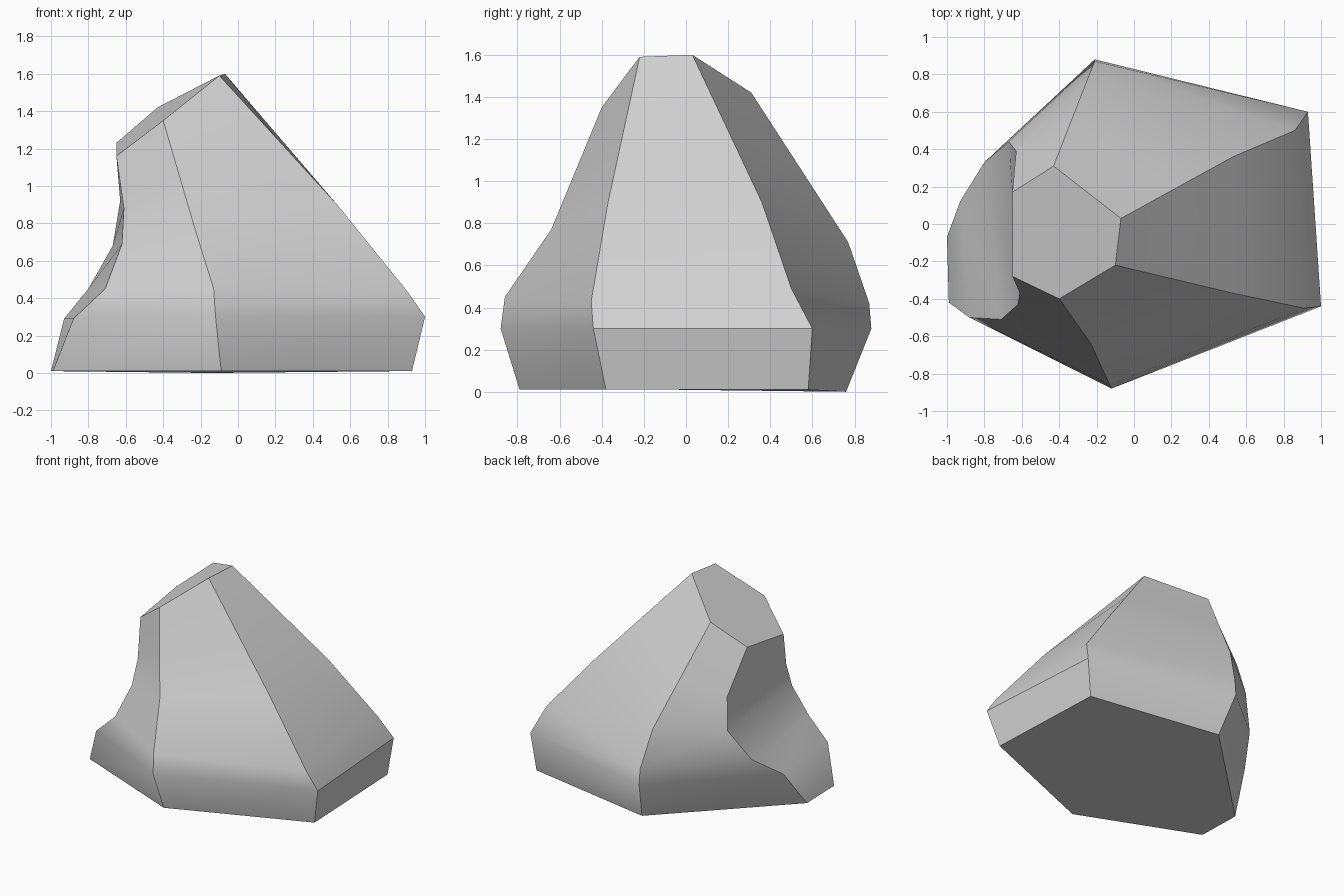
import bpy
import bmesh
from mathutils import Vector

default_cube = bpy.data.objects.get("Cube")
if default_cube:
    bpy.data.objects.remove(default_cube, do_unlink=True)

# Stone material
stone = bpy.data.materials.new("light_grey_stone")
stone.use_nodes = True
stone_colour = (0.65, 0.65, 0.65, 1)
stone.diffuse_color = stone_colour
shader = stone.node_tree.nodes["Principled BSDF"]
shader.inputs["Base Color"].default_value = stone_colour
shader.inputs["Roughness"].default_value = 0.9

# Corner ribs of the boulder, each listed from the ground to the crown
rib_paths = {
    "front": [(-.09, -.79, .01), (-.12, -.88, .3), (-.13, -.86, .45),
              (-.23, -.64, .77), (-.4, -.4, 1.35)],
    "front_left": [(.93, -.38, .01), (1, -.44, .3), (.91, -.45, .43),
                   (.53, -.37, .9), (-.1, -.22, 1.59)],
    "back_left": [(.89, .58, .01), (.93, .6, .3), (.86, .5, .49),
                  (.53, .36, .9), (-.07, .03, 1.6)],
    "back": [(-.15, .76, 0), (-.21, .88, .3), (-.21, .87, .42),
             (-.25, .77, .71), (-.43, .31, 1.42)],
    "back_right": [(-1, -.07, .01), (-.93, .12, .29), (-.8, .33, .45),
                   (-.67, .44, .68), (-.63, .39, .92), (-.65, .17, 1.23)],
    "front_right": [(-.99, -.42, .01), (-.88, -.5, .29), (-.71, -.51, .45),
                    (-.62, -.43, .69), (-.61, -.37, .88), (-.65, -.28, 1.16)],
}
LEVELS = max(len(path) for path in rib_paths.values())


def make_rib(bm, path):
    """Add the rib's vertices, splitting the last span to reach LEVELS."""
    points = [Vector(p) for p in path]
    while len(points) < LEVELS:
        points.insert(-1, points[-2].lerp(points[-1], 0.5))
    return [bm.verts.new(p) for p in points]


def crease(bm, first, second):
    """Mark the edge between two vertices as sharp."""
    bm.edges.get((first, second)).smooth = False


bm = bmesh.new()
ribs = {name: make_rib(bm, path) for name, path in rib_paths.items()}
columns = list(ribs.values())
sides = list(zip(columns, columns[1:] + columns[:1]))

# Six curved sides between neighbouring ribs
for left, right in sides:
    for i in range(LEVELS - 1):
        bm.faces.new((left[i], right[i], right[i + 1], left[i + 1]))

# Crown facet and flat base
bm.faces.new([column[-1] for column in columns])
bm.faces.new([column[0] for column in reversed(columns)])

# Smooth sides with crisp ribs, crown, base and left ledge
for face in bm.faces:
    face.smooth = True
for left, right in sides:
    crease(bm, left[0], right[0])
    crease(bm, left[-1], right[-1])
    for lower, upper in zip(left, left[1:]):
        crease(bm, lower, upper)
crease(bm, ribs["front_left"][1], ribs["back_left"][1])

mesh = bpy.data.meshes.new("boulder")
bm.to_mesh(mesh)
bm.free()
mesh.materials.append(stone)
boulder = bpy.data.objects.new("boulder", mesh)
bpy.context.collection.objects.link(boulder)
